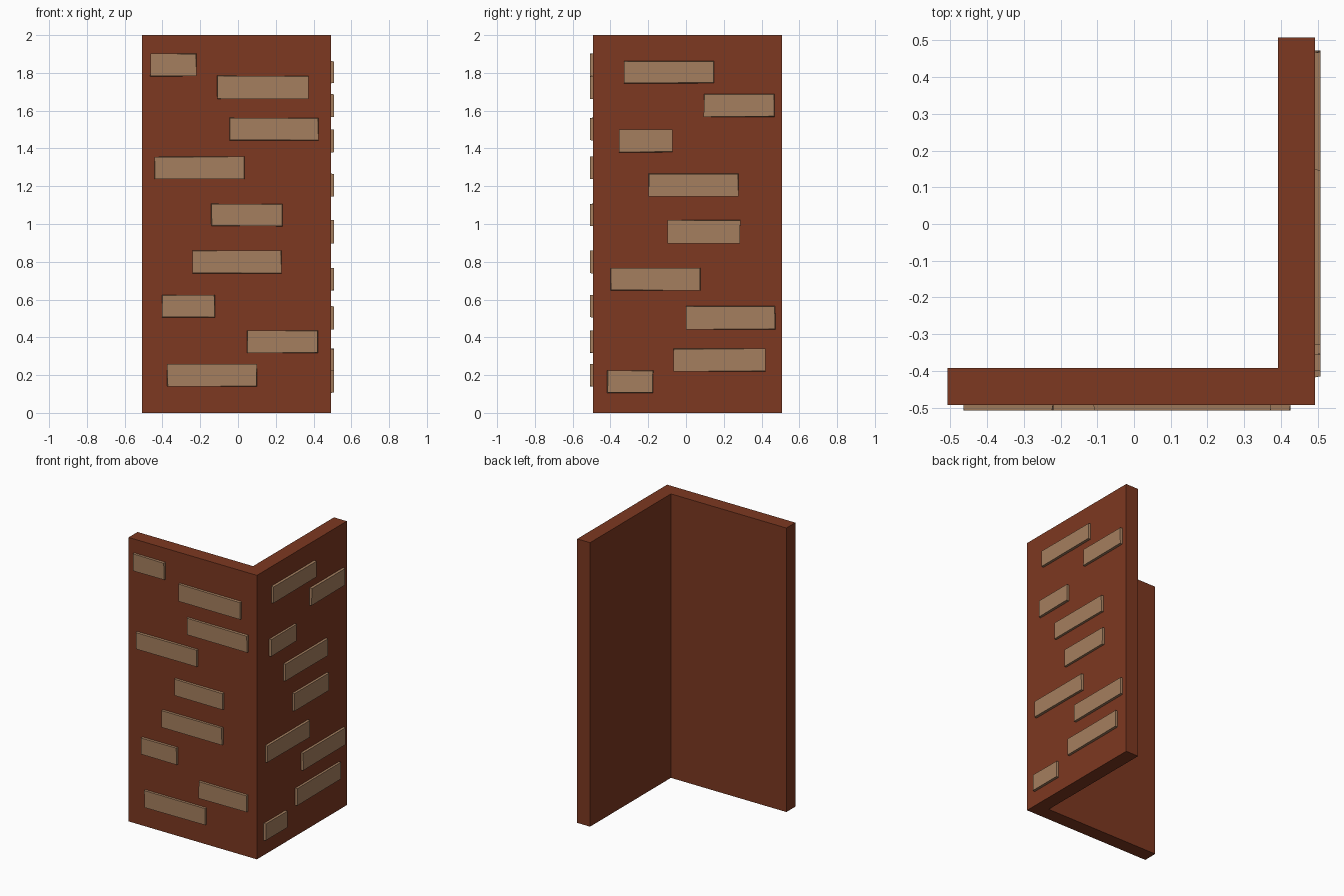
import bpy, bmesh, random
from mathutils import Vector

if "Cube" in bpy.data.objects:
    bpy.data.objects.remove(bpy.data.objects["Cube"])

random.seed(4)
W0, W1, T, OUT = -0.508, 0.492, 0.1, 0.508   # wall extents, thickness, brick face


def material(name, rgb):
    m = bpy.data.materials.new(name)
    m.diffuse_color = (*rgb, 1)
    m.use_nodes = True
    m.node_tree.nodes["Principled BSDF"].inputs["Base Color"].default_value = m.diffuse_color
    return m


clay = material("red_brown_wall", (0.205, 0.040, 0.015))
tan = material("tan_brick", (0.376, 0.212, 0.114))


def finish(name, bm, mat):
    bmesh.ops.recalc_face_normals(bm, faces=bm.faces)
    me = bpy.data.meshes.new(name)
    bm.to_mesh(me)
    bm.free()
    me.materials.append(mat)
    ob = bpy.data.objects.new(name, me)
    bpy.context.collection.objects.link(ob)
    return ob


# L-shaped corner wall: extruded profile
outline = [(W0, -W1), (W1, -W1), (W1, -W0), (W1 - T, -W0), (W1 - T, T - W1), (W0, T - W1)]
bm = bmesh.new()
base = bm.faces.new([bm.verts.new((x, y, 0)) for x, y in outline])
top = bmesh.ops.extrude_face_region(bm, geom=[base])["geom"]
bmesh.ops.translate(bm, vec=(0, 0, 2), verts=[v for v in top if isinstance(v, bmesh.types.BMVert)])
finish("corner_wall", bm, clay)


# Exposed bricks: thin blocks with slightly uneven outer corners
def brick(name, place, a0, a1, z0, z1):
    bm = bmesh.new()
    bmesh.ops.create_cube(bm, size=1)
    for v in bm.verts:
        a = a1 if v.co.x > 0 else a0
        z = z1 if v.co.z > 0 else z0
        outer = v.co.y > 0
        if outer:                            # uneven front corners
            a -= random.uniform(0, 0.005) * (1 if v.co.x > 0 else -1)
            z -= random.uniform(0, 0.005) * (1 if v.co.z > 0 else -1)
        v.co = Vector(place(a, OUT if outer else W1 - 0.008, z))
    finish(name, bm, tan)


# (start, end, bottom, top) along each wall
front = [(-.465, -.219, 1.782, 1.904), (-.111, .373, 1.662, 1.786), (-.047, .427, 1.441, 1.563),
         (-.444, .035, 1.238, 1.357), (-.143, .238, .987, 1.108), (-.243, .231, .738, .860),
         (-.402, -.121, .505, .625), (.047, .423, .316, .437), (-.376, .101, .139, .260)]
right = [(-.329, .150, 1.744, 1.864), (.093, .469, 1.566, 1.690), (-.356, -.070, 1.379, 1.500),
         (-.199, .279, 1.146, 1.267), (-.098, .288, .896, 1.021), (-.399, .078, .646, .769),
         (0, .473, .440, .566), (-.066, .421, .218, .340), (-.419, -.172, .105, .226)]

for i, b in enumerate(front):
    brick(f"front_brick_{i + 1}", lambda a, d, z: (a, -d, z), *b)
for i, b in enumerate(right):
    brick(f"right_brick_{i + 1}", lambda a, d, z: (d, a, z), *b)
